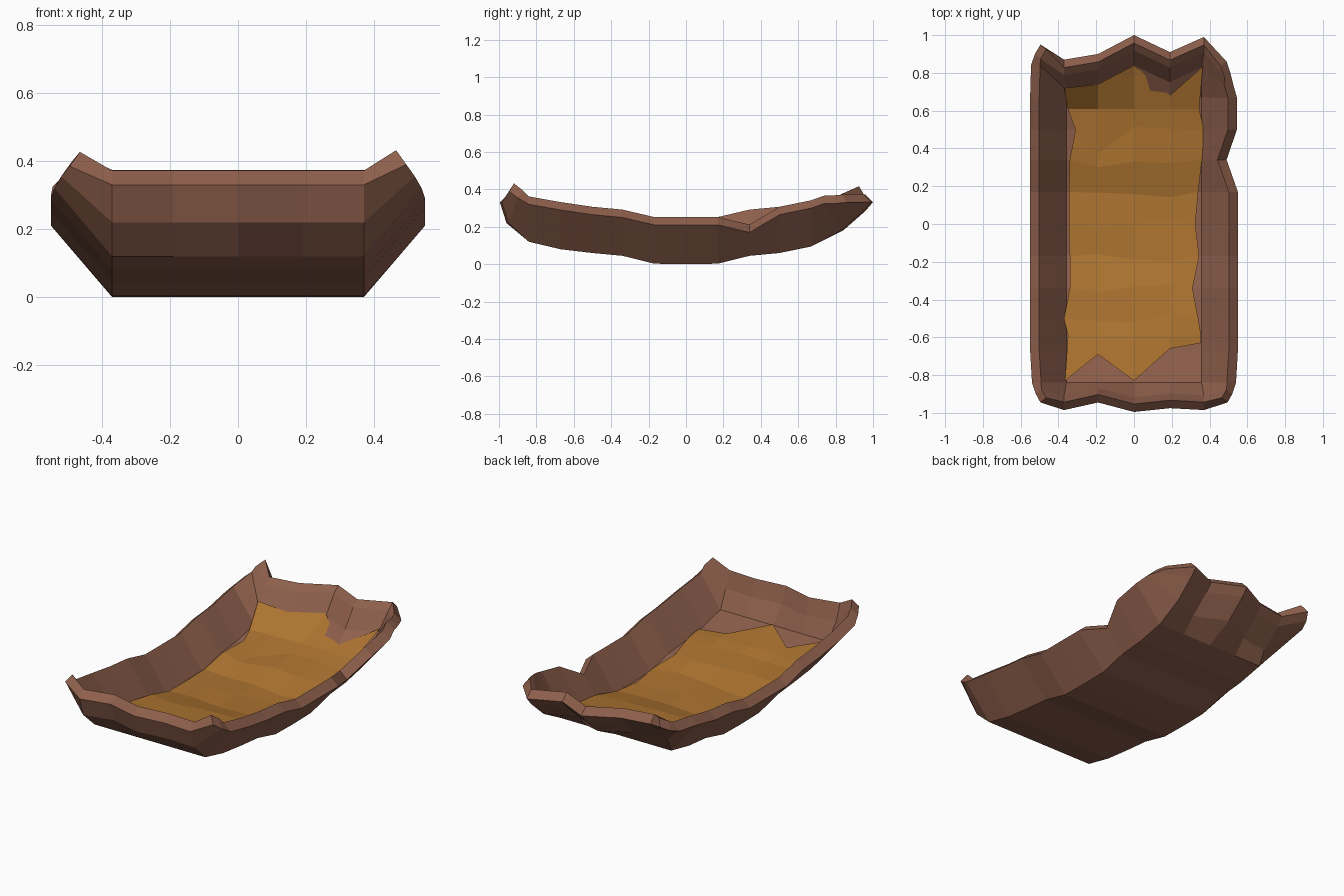
import bpy, random
from mathutils import Vector

if "Cube" in bpy.data.objects:
    bpy.data.objects.remove(bpy.data.objects["Cube"])

random.seed(4)


def material(name, rgb):
    m = bpy.data.materials.new(name)
    m.diffuse_color = (*rgb, 1)
    m.use_nodes = True
    m.node_tree.nodes["Principled BSDF"].inputs["Base Color"].default_value = m.diffuse_color
    return m


def make_object(name, verts, faces, mat):
    me = bpy.data.meshes.new(name)
    me.from_pydata([tuple(v) for v in verts], [], faces)
    me.materials.append(mat)
    ob = bpy.data.objects.new(name, me)
    bpy.context.collection.objects.link(ob)
    return ob


def grid_faces(rows, cols, start=0, flip=False):
    out = []
    for r in range(rows - 1):
        for c in range(cols - 1):
            a = start + r * cols + c
            f = (a, a + 1, a + cols + 1, a + cols)
            out.append(f[::-1] if flip else f)
    return out


# profile along the length: y, underside height, outer rim height
ys = [-.84, -.67, -.5, -.34, -.17, 0, .17, .34, .5, .67, .84]
bottom = [.12, .08, .06, .045, .003, 0, .003, .045, .06, .095, .18]
rim = [.32, .29, .265, .25, .21, .21, .21, .25, .265, .30, .325]
xs = [-.37, -.19, 0, .19, .37]
front_tip = [-.985, -.945, -.995, -.975, -.985]
back_tip = [.87, .9, 1, .91, .99]
left_rim_x = [.54] + [.55] * 9 + [.545]
right_rim_x = [.54] + [.55] * 6 + [.49, .545, .545, .525]

# outer shell grid: broken ends, raised corners and a notch in the right rim
outer = []
outer.append([(-.495, -.945, .385)] + [(x, y, .33) for x, y in zip(xs, front_tip)] + [(.495, -.945, .39)])
outer.append([(-.52, -.90, .355)] + [(x, y + .035, .22) for x, y in zip(xs, front_tip)] + [(.52, -.90, .355)])
last = len(ys) - 1
for i, (y, zb, zr) in enumerate(zip(ys, bottom, rim)):
    mid = [(x, t - .16 if i == last else y, zb) for x, t in zip(xs, back_tip)]
    zright = .17 if i == 7 else zr
    yright = .74 if i == last else y
    outer.append([(-left_rim_x[i], y, zr)] + mid + [(right_rim_x[i], yright, zright)])
outer.append([(-.525, .90, .345)] + [(x, t - .04, .285) for x, t in zip(xs, back_tip)] + [(.51, .80, .325)])
outer.append([(-.495, .95, .375)] + [(x, t, .332) for x, t in zip(xs, back_tip)] + [(.49, .86, .33)])
R, C = len(outer), 7

# inner grid: inset copy
inner = []
for r, row in enumerate(outer):
    new = []
    end = 1 if r < 2 else (-1 if r >= R - 2 else 0)
    for c, (x, y, z) in enumerate(row):
        side = 1 if c == 0 else (-1 if c == C - 1 else 0)
        dx = .048 * side if not (end and side) else .03 * side
        if c in (1, C - 2) and not end:
            dx = .012 if c == 1 else -.012
        dy = .042 * end if not side else .025 * end
        dz = .042 if (side or r in (0, R - 1)) else .055
        new.append((x + dx, y + dy, z + dz))
    inner.append(new)

verts = [v for row in outer for v in row] + [v for row in inner for v in row]
N = R * C
faces = grid_faces(R, C, 0, True) + grid_faces(R, C, N)

# rim strip joining outer and inner skins
loop = ([c for c in range(C)] + [r * C + C - 1 for r in range(1, R)]
        + [(R - 1) * C + c for c in range(C - 2, -1, -1)] + [r * C for r in range(R - 2, 0, -1)])
for a, b in zip(loop, loop[1:] + loop[:1]):
    faces.append((a, b, b + N, a + N))
make_object("bark_shell", verts, faces, material("bark", (.27, .115, .072)))

# uneven golden inner bed
left_x = [-.365, -.35, -.37, -.34, -.34, -.345, -.345, -.34, -.31, -.35, -.37]
right_x = [.355, .355, .34, .31, .345, .325, .34, .36, .37, .345, .365]
front_y = [-.83, -.69, -.83, -.66, -.63]
back_y = [.72, .74, .84, .68, .835]


def bed_height(c, y):
    prof = [inner[r][c + 1] for r in range(2, R - 2)]
    for p, q in zip(prof, prof[1:]):
        if y <= q[1] or q is prof[-1]:
            t = (y - p[1]) / (q[1] - p[1])
            return p[2] + t * (q[2] - p[2])


bed = []
for i in range(len(ys)):
    for c in range(5):
        x = left_x[i] if c == 0 else (right_x[i] if c == 4 else xs[c])
        y = ys[i]
        if i == 0:
            y = front_y[c]
        elif i == 1:
            y = -.59
        elif i == last:
            y = back_y[c]
        elif i == last - 1:
            y = .61
        elif 0 < c < 4:
            y += random.uniform(-.03, .03)
        bump = random.uniform(0, .014)
        if i == 8 and c == 1:
            y, bump = .37, 0
        if i == 7 and c == 1:
            y = .30
        bed.append((x, y, bed_height(c, y) + .008 + bump))
make_object("wood_bed", bed, grid_faces(len(ys), 5), material("golden_wood", (.42, .175, .03)))
